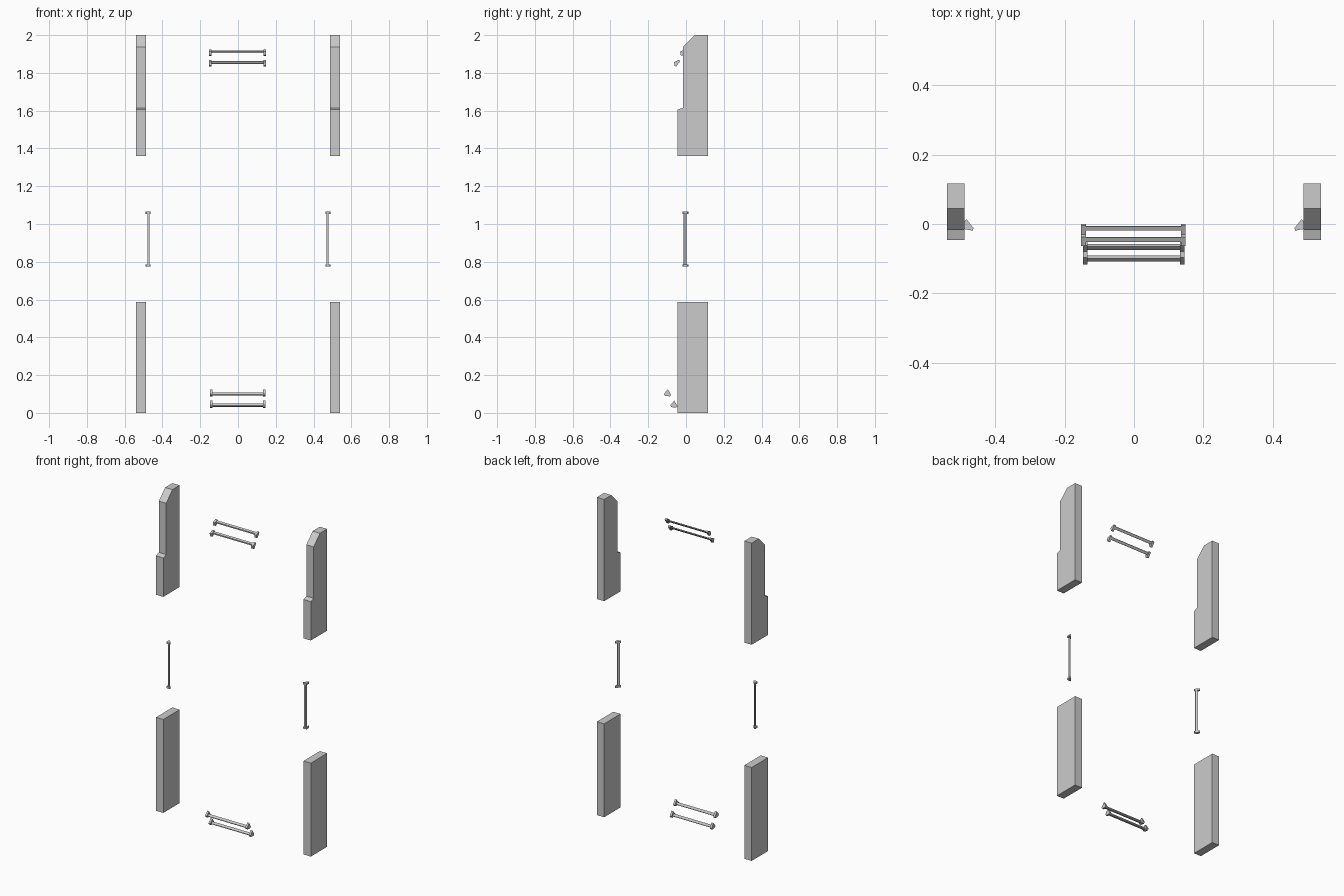
import bpy, bmesh
from mathutils import Vector

if "Cube" in bpy.data.objects:
    bpy.data.objects.remove(bpy.data.objects["Cube"])


def add_prism(bm, pts, place, a, b):
    """Extrude a 2D outline between a and b; place maps (u, v, w) to xyz."""
    lo = [bm.verts.new(place(u, v, a)) for u, v in pts]
    hi = [bm.verts.new(place(u, v, b)) for u, v in pts]
    n = len(pts)
    bm.faces.new(lo)
    bm.faces.new(hi[::-1])
    for i in range(n):
        j = (i + 1) % n
        bm.faces.new((lo[i], hi[i], hi[j], lo[j]))


def finish(name, bm):
    bmesh.ops.recalc_face_normals(bm, faces=bm.faces)
    me = bpy.data.meshes.new(name)
    bm.to_mesh(me)
    bm.free()
    ob = bpy.data.objects.new(name, me)
    bpy.context.collection.objects.link(ob)
    return ob


def mirror_x(ob):
    ob.modifiers.new("mirror", 'MIRROR').use_axis[0] = True


def along_x(u, v, w):
    return (w, u, v)


def along_z(u, v, w):
    return (u, v, w)


def post(name, profile):
    bm = bmesh.new()
    add_prism(bm, profile, along_x, 0.488, 0.539)
    mirror_x(finish(name, bm))


def bar(name, cap, centre, place, a, b, t):
    """Thin rod with a larger bracket of the same section at each end."""
    mid = sum((Vector(p) for p in cap), Vector((0, 0))) / len(cap)
    rod = [Vector(centre) + (Vector(p) - mid) * 0.45 for p in cap]
    bm = bmesh.new()
    add_prism(bm, cap, place, a, a + t)
    add_prism(bm, cap, place, b - t, b)
    add_prism(bm, rod, place, a + t, b - t)
    return finish(name, bm)


def shift(pts, du, dv):
    return [(u + du, v + dv) for u, v in pts]


# side posts, lower blocks and stepped upper blocks
post("lower_post", [(-0.046, 0), (0.117, 0), (0.117, 0.588), (-0.046, 0.588)])
post("upper_post", [(-0.046, 1.36), (0.117, 1.36), (0.117, 2.0), (0.045, 2.0),
                    (-0.017, 1.938), (-0.017, 1.615), (-0.046, 1.605)])

# paired horizontal bars at the top
top_cap = [(-0.063, 1.857), (-0.037, 1.869), (-0.032, 1.861),
           (-0.052, 1.834), (-0.061, 1.838)]
for i in range(2):
    dy, dz = 0.032 * i, 0.056 * i
    bar(f"top_bar_{i + 1}", shift(top_cap, dy, dz), (-0.045 + dy, 1.856 + dz),
        along_x, -0.153, 0.149, 0.014)

# paired horizontal bars at the bottom
low_cap = [(-0.117, 0.101), (-0.096, 0.125), (-0.079, 0.096),
           (-0.086, 0.087), (-0.113, 0.091)]
for i in range(2):
    dy, dz = 0.034 * i, -0.06 * i
    bar(f"bottom_bar_{i + 1}", shift(low_cap, dy, dz), (-0.100 + dy, 0.098 + dz),
        along_x, -0.147, 0.145, 0.013)

# vertical bars, one on each side
side_cap = [(0.489, 0.008), (0.483, 0.014), (0.462, -0.012),
            (0.465, -0.019), (0.488, -0.015)]
mirror_x(bar("side_bar", side_cap, (0.475, -0.007), along_z, 0.775, 1.065, 0.011))
